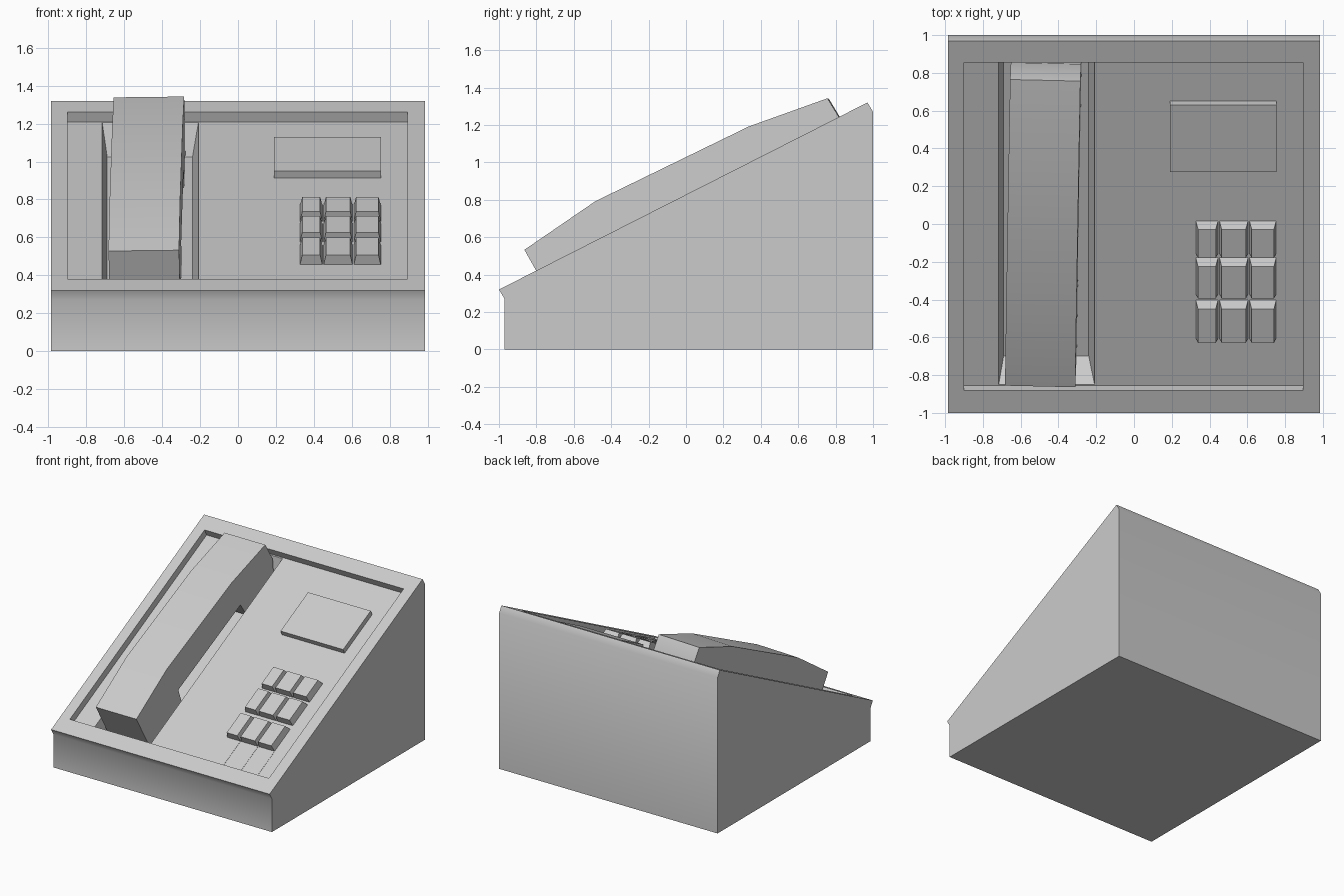
import bpy, bmesh, math
from mathutils import Matrix, Vector

if "Cube" in bpy.data.objects:
    bpy.data.objects.remove(bpy.data.objects["Cube"])

# Sloped panel frame: local x across, local y up the slope, local z out of it
TILT = math.atan2(1.0, 1.97)
PANEL = Matrix.Translation((0, -1, 0.32)) @ Matrix.Rotation(TILT, 4, 'X')


def make(name, rings, matrix=None):
    """Solid between two matching rings of points."""
    bm = bmesh.new()
    a, b = [[bm.verts.new(p) for p in ring] for ring in rings]
    n = len(a)
    bm.faces.new(a)
    bm.faces.new(b)
    for i in range(n):
        j = (i + 1) % n
        bm.faces.new((a[i], a[j], b[j], b[i]))
    if matrix:
        bm.transform(matrix)
    bmesh.ops.recalc_face_normals(bm, faces=bm.faces)
    mesh = bpy.data.meshes.new(name)
    bm.to_mesh(mesh)
    bm.free()
    ob = bpy.data.objects.new(name, mesh)
    bpy.context.collection.objects.link(ob)
    return ob


def extrude_x(name, profile, x0, x1, matrix=None):
    return make(name, [[(x, y, z) for y, z in profile] for x in (x0, x1)], matrix)


def frustum(name, low, high):
    """Low and high are (x0, x1, s0, s1, n) rectangles in the panel frame."""
    rings = [[(x0, s0, n), (x1, s0, n), (x1, s1, n), (x0, s1, n)]
             for x0, x1, s0, s1, n in (low, high)]
    return make(name, rings, PANEL)


def activate(ob):
    bpy.ops.object.select_all(action='DESELECT')
    ob.select_set(True)
    bpy.context.view_layer.objects.active = ob


def cut(ob, cutter):
    cutter.hide_render = True
    mod = ob.modifiers.new("cut", 'BOOLEAN')
    mod.operation, mod.solver, mod.object = 'DIFFERENCE', 'EXACT', cutter
    activate(ob)
    bpy.ops.object.modifier_apply(modifier=mod.name)
    bpy.data.objects.remove(cutter)


def smooth(ob):
    activate(ob)
    bpy.ops.object.shade_smooth_by_angle(angle=math.radians(35))


FLOOR = -0.058

# Wedge body with recessed panel and handset cradle
body = extrude_x("body", [(-0.97, 0), (-0.97, 0.27), (-1, 0.32),
                          (0.97, 1.32), (1, 1.27), (1, 0)], -0.985, 0.985)
cut(body, frustum("panel_cutter", (-0.9, 0.895, 0.134, 2.08, FLOOR),
                  (-0.9, 0.895, 0.134, 2.08, 0.1)))
cut(body, frustum("cradle_cutter", (-0.69, -0.24, 0.23, 1.98, -0.215),
                  (-0.717, -0.208, 0.137, 2.073, -0.054)))
smooth(body)

# Handset: arched bar with two deep ends, lying slightly askew
arch = [(0.22, 0.124), (0.677, 0.184), (1.589, 0.169), (2.032, 0.113),
        (2.045, -0.06), (1.985, -0.205), (1.6, -0.205), (1.583, -0.075),
        (0.705, -0.075), (0.69, -0.205), (0.235, -0.205)]
pivot = Vector((-0.483, 1.13, 0.1))
askew = (Matrix.Translation(pivot) @ Matrix.Rotation(math.radians(-0.85), 4, 'Z')
         @ Matrix.Rotation(math.radians(-1.2), 4, 'Y') @ Matrix.Translation(-pivot))
handset = extrude_x("handset", arch, -0.669, -0.297, PANEL @ askew)
smooth(handset)

# Display slab
frustum("display", (0.19, 0.755, 1.423, 1.821, FLOOR - 0.01),
        (0.19, 0.755, 1.423, 1.821, -0.016))

# Keypad: (front, back at base, back at top) for each row
columns = [(0.325, 0.447), (0.45, 0.606), (0.609, 0.755)]
rows = [(0.415, 0.645, 0.617), (0.678, 0.896, 0.87), (0.919, 1.114, 1.09)]
for r, (front, back, top) in enumerate(rows):
    for c, (x0, x1) in enumerate(columns):
        frustum(f"key_{r}_{c}", (x0, x1, front, back, FLOOR - 0.01),
                (x0 + 0.014, x1 - 0.014, front, top, 0))

# Flush bottom row of keys
for c, (x0, x1) in enumerate(columns):
    frustum(f"flush_key_{c}", (x0, x1, 0.135, 0.41, FLOOR - 0.01),
            (x0, x1, 0.135, 0.41, FLOOR + 0.002))
